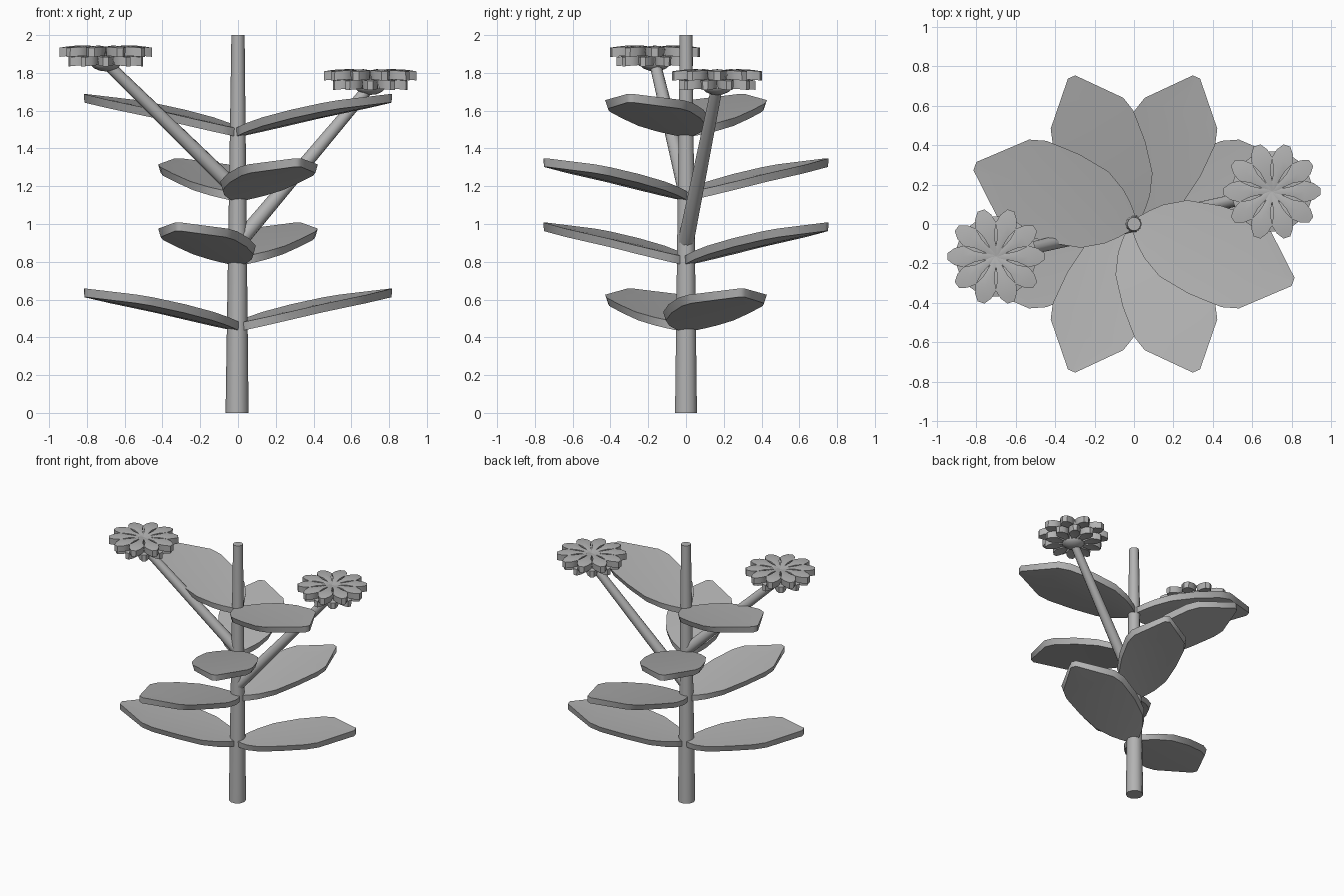
import bpy, bmesh, math
from mathutils import Vector, Matrix

if "Cube" in bpy.data.objects:
    bpy.data.objects.remove(bpy.data.objects["Cube"])

grey = bpy.data.materials.new("plain_grey")
grey.diffuse_color = (0.45, 0.45, 0.45, 1)
grey.use_nodes = True
grey.node_tree.nodes["Principled BSDF"].inputs["Base Color"].default_value = grey.diffuse_color


def finish(name, bm, angle):
    bmesh.ops.recalc_face_normals(bm, faces=bm.faces)
    me = bpy.data.meshes.new(name)
    bm.to_mesh(me)
    bm.free()
    me.materials.append(grey)
    ob = bpy.data.objects.new(name, me)
    bpy.context.collection.objects.link(ob)
    bpy.ops.object.select_all(action='DESELECT')
    ob.select_set(True)
    bpy.context.view_layer.objects.active = ob
    bpy.ops.object.shade_smooth_by_angle(angle=math.radians(angle))
    return ob


def rod(name, a, b, r1, r2, sides=10):
    """Tapered rod between two points."""
    a, b = Vector(a), Vector(b)
    d = b - a
    m = Matrix.Translation((a + b) / 2) @ d.to_track_quat('Z', 'Y').to_matrix().to_4x4()
    bm = bmesh.new()
    bmesh.ops.create_cone(bm, cap_ends=True, segments=sides, radius1=r1,
                          radius2=r2, depth=d.length, matrix=m)
    return finish(name, bm, 50)


def blade(bm, profile, m, rise, arch, thick, cup, under=0.93):
    """Closed leaf-like slab along +x; profile holds (distance, half width)."""
    length = profile[-1][0]
    layers = []
    for side in (1, -1):
        rows = []
        for u, w in profile:
            t = u / length
            z = rise * t + arch * 4 * t * (1 - t) + side * thick / 2
            k = 1 if side > 0 else under
            rows.append([bm.verts.new(m @ Vector((u, s * w * k, z - cup * (1 - abs(s)) * math.sin(math.pi * t))))
                         for s in (-1, 0, 1)])
        layers.append(rows)
        for p, q in zip(rows, rows[1:]):
            for j in (0, 1):
                bm.faces.new((p[j], q[j], q[j + 1], p[j + 1]))
    # rim joining upper and lower layers
    rims = [[r[0] for r in L] + [L[-1][1]] + [r[2] for r in reversed(L)] + [L[0][1]]
            for L in layers]
    n = len(rims[0])
    for i in range(n):
        j = (i + 1) % n
        bm.faces.new((rims[0][i], rims[0][j], rims[1][j], rims[1][i]))


# main stem
rod("stem", (-0.005, 0, 0), (0, 0, 2), 0.061, 0.035)

# opposite leaf pairs: (height, direction, length scale, width scale)
LEAF = [(0, .03), (.05, .085), (.1, .13), (.2, .187), (.36, .216),
        (.53, .222), (.61, .2), (.81, .02)]
for z, ang, ls, ws in ((.455, 20, 1.06, 1.1), (.805, 67, 1, 1),
                       (1.145, -67, 1, 1), (1.485, -20, 1.06, 1.1)):
    for k in (0, 180):
        bm = bmesh.new()
        m = (Matrix.Translation((0, 0, z)) @ Matrix.Rotation(math.radians(ang + k), 4, 'Z')
             @ Matrix.Diagonal((ls, ws, 1, 1)))
        blade(bm, LEAF, m, .18, .017, .045, .012)
        finish("leaf", bm, 60)

# flower stalks with two-tiered flower heads
PETAL = [(0, .012), (.06, .017), (.11, .028), (.165, .054), (.21, .043), (.245, .018)]
for side, base, head in (("right", (.01, 0, .91), (.70, .165, 1.78)),
                         ("left", (0, 0, 1.17), (-.70, -.165, 1.905))):
    b, h = Vector(base), Vector(head)
    rod(side + "_flower_stalk", b, h - Vector((0, 0, .05)), .042, .03)
    for tier, dz, sc, turn in (("upper", 0, 1, 0), ("lower", -.05, .83, 18)):
        bm = bmesh.new()
        for i in range(10):
            m = (Matrix.Translation(h + Vector((0, 0, dz)))
                 @ Matrix.Rotation(math.radians(36 * i + turn), 4, 'Z')
                 @ Matrix.Diagonal((sc, sc, 1, 1)))
            blade(bm, PETAL, m, .004, .008, .048, -.006, .9)
        finish(side + "_" + tier + "_petals", bm, 45)
    # rounded flower base
    bm = bmesh.new()
    bmesh.ops.create_uvsphere(bm, u_segments=12, v_segments=8, radius=1,
                              matrix=Matrix.Translation(h + Vector((0, 0, -.045)))
                              @ Matrix.Diagonal((.085, .085, .052, 1)))
    finish(side + "_flower_base", bm, 60)
